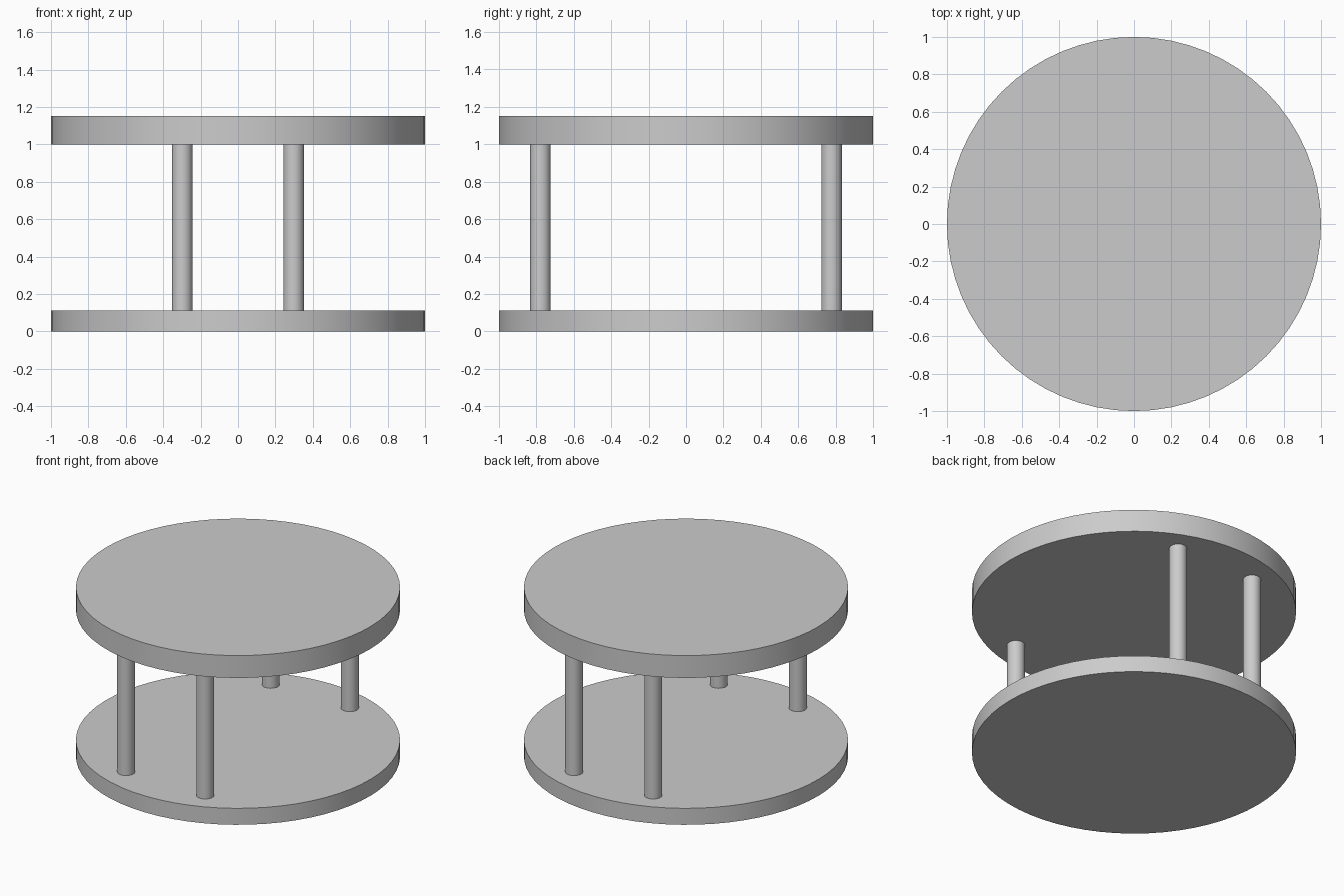
import bpy
import math

if "Cube" in bpy.data.objects:
    bpy.data.objects.remove(bpy.data.objects["Cube"], do_unlink=True)

# Single light grey material
GREY = (0.6, 0.6, 0.6, 1.0)
grey = bpy.data.materials.new("light_grey")
grey.use_nodes = True
grey.diffuse_color = GREY
grey.node_tree.nodes["Principled BSDF"].inputs["Base Color"].default_value = GREY


def cylinder(name, radius, bottom, top, x=0, y=0, sides=64):
    bpy.ops.mesh.primitive_cylinder_add(
        vertices=sides, radius=radius, depth=top - bottom,
        location=(x, y, (bottom + top) / 2))
    obj = bpy.context.object
    obj.name = name
    obj.data.materials.append(grey)
    bpy.ops.object.shade_smooth_by_angle(angle=math.radians(30))
    return obj


BASE_TOP = 0.112
TOP_UNDERSIDE = 1.0

# Round base and thicker round top
cylinder("base_disc", 1.0, 0, BASE_TOP)
cylinder("top_disc", 1.0, TOP_UNDERSIDE, 1.152)

# Four posts mirrored across both axes
for side, sx in (("left", 1), ("right", -1)):
    for end, sy in (("front", -1), ("back", 1)):
        cylinder(f"{end}_{side}_post", 0.055, BASE_TOP, TOP_UNDERSIDE,
                 sx * 0.298, sy * 0.778, sides=32)
